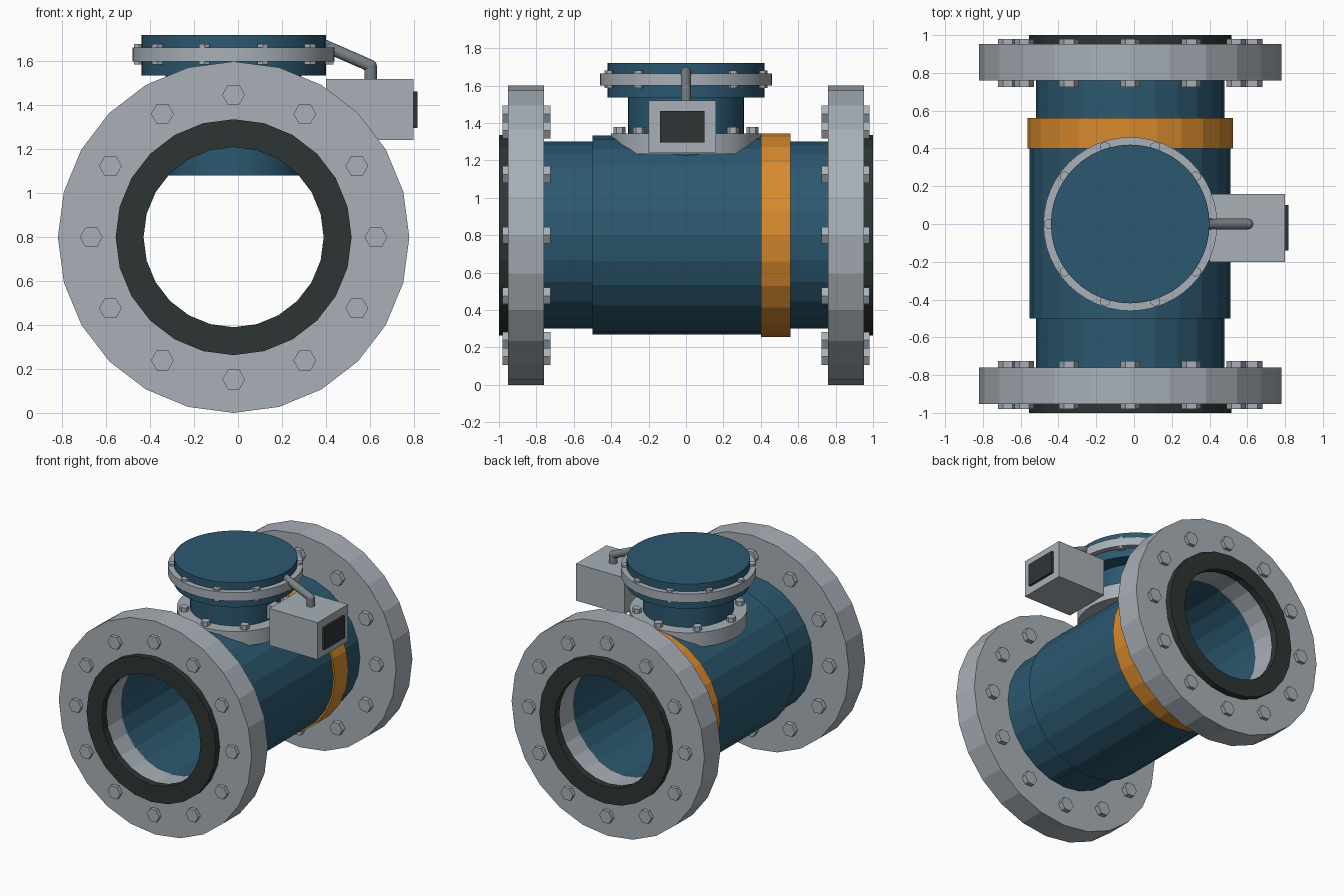
import bpy, bmesh, math
from mathutils import Matrix, Vector

if "Cube" in bpy.data.objects:
    bpy.data.objects.remove(bpy.data.objects["Cube"])

CX, CZ = -0.02, 0.80   # pipe axis


def material(name, rgb):
    m = bpy.data.materials.new(name)
    lin = [(c / 255 / 12.92 if c < 11 else ((c / 255 + 0.055) / 1.055) ** 2.4) for c in rgb]
    m.diffuse_color = (*lin, 1)
    m.use_nodes = True
    m.node_tree.nodes["Principled BSDF"].inputs["Base Color"].default_value = m.diffuse_color
    return m


GREY = material("light grey metal", (168, 176, 183))
BLUE = material("blue paint", (44, 88, 112))
ORANGE = material("orange band", (217, 139, 46))
DARK = material("dark rubber", (45, 53, 52))
STEEL = material("conduit grey", (122, 128, 134))


def finish(name, bm, mat, smooth=False):
    bmesh.ops.recalc_face_normals(bm, faces=bm.faces)
    me = bpy.data.meshes.new(name)
    bm.to_mesh(me)
    bm.free()
    me.materials.append(mat)
    ob = bpy.data.objects.new(name, me)
    bpy.context.collection.objects.link(ob)
    if smooth:
        bpy.context.view_layer.objects.active = ob
        ob.select_set(True)
        bpy.ops.object.shade_smooth_by_angle(angle=math.radians(35))
        ob.select_set(False)
    return ob


def ring(name, r_in, r_out, y0, y1, mat, n=24):
    """Hollow tube along y around the pipe axis."""
    bm = bmesh.new()
    profile = [(r_in, y0), (r_out, y0), (r_out, y1), (r_in, y1)]
    loops = []
    for i in range(n):
        a = 2 * math.pi * i / n
        loops.append([bm.verts.new((CX + r * math.cos(a), y, CZ + r * math.sin(a)))
                      for r, y in profile])
    for i in range(n):
        a, b = loops[i], loops[(i + 1) % n]
        for k in range(4):
            bm.faces.new((a[k], a[(k + 1) % 4], b[(k + 1) % 4], b[k]))
    return finish(name, bm, mat)


def add_cylinder(bm, r, p0, p1, n):
    p0, p1 = Vector(p0), Vector(p1)
    d = p1 - p0
    rot = d.to_track_quat('Z', 'Y').to_matrix().to_4x4()
    bmesh.ops.create_cone(bm, cap_ends=True, segments=n, radius1=r, radius2=r,
                          depth=d.length, matrix=Matrix.Translation((p0 + p1) / 2) @ rot)


def disc(name, r, z0, z1, mat, n=48):
    bm = bmesh.new()
    add_cylinder(bm, r, (CX, 0, z0), (CX, 0, z1), n)
    return finish(name, bm, mat, True)


def box(name, lo, hi, mat):
    lo, hi = Vector(lo), Vector(hi)
    bm = bmesh.new()
    bmesh.ops.create_cube(bm, size=1, matrix=Matrix.Translation((lo + hi) / 2)
                          @ Matrix.Diagonal((*(hi - lo), 1)))
    return finish(name, bm, mat)


def top_bolts(name, count, circle, r, z0, z1):
    bm = bmesh.new()
    for i in range(count):
        a = 2 * math.pi * i / count
        x, y = CX + circle * math.cos(a), circle * math.sin(a)
        add_cylinder(bm, r, (x, y, z0), (x, y, z1), 6)
    return finish(name, bm, GREY)


# main tube, thicker body and band
ring("pipe", 0.42, 0.50, -0.77, 0.77, BLUE)
ring("body_sleeve", 0.46, 0.532, -0.50, 0.50, BLUE)
ring("orange_band", 0.46, 0.545, 0.40, 0.56, ORANGE)

# end flanges with gaskets and through bolts
for side, label in ((-1, "front"), (1, "back")):
    ring(label + "_flange", 0.42, 0.80, side * 0.76, side * 0.953, GREY)
    ring(label + "_gasket", 0.41, 0.537, side * 0.945, side * 1.0, DARK)
    bm = bmesh.new()
    for i in range(12):
        a = math.pi * i / 6
        x, z = CX + 0.648 * math.cos(a), CZ + 0.648 * math.sin(a)
        # hexagon corners point along x
        bolt = bmesh.ops.create_cone(bm, cap_ends=True, segments=6, radius1=0.052,
                                     radius2=0.052, depth=0.255)["verts"]
        turn = Matrix.Rotation(math.pi / 2, 4, 'X')
        if max(abs(v.co.x) for v in bolt) < 0.05:
            turn = turn @ Matrix.Rotation(math.pi / 6, 4, 'Z')
        bmesh.ops.transform(bm, verts=bolt,
                            matrix=Matrix.Translation((x, side * 0.8525, z)) @ turn)
    finish(label + "_flange_bolts", bm, GREY)

# neck and sensor head on top
disc("neck", 0.31, 1.08, 1.56, BLUE)
disc("neck_flange", 0.40, 1.235, 1.345, GREY)
top_bolts("neck_bolts", 8, 0.355, 0.032, 1.30, 1.378)
disc("head_drum", 0.42, 1.535, 1.72, BLUE)
disc("head_ring", 0.46, 1.60, 1.664, GREY)
top_bolts("head_bolts", 10, 0.43, 0.028, 1.587, 1.68)

# display box on the right side
box("display_box", (0.40, -0.20, 1.243), (0.80, 0.16, 1.52), GREY)
box("display_screen", (0.79, -0.14, 1.297), (0.817, 0.10, 1.463), DARK)
box("box_bracket", (0.25, -0.06, 1.36), (0.41, 0.02, 1.46), GREY)

# cable conduit from head to box
bm = bmesh.new()
elbow = (0.604, 0, 1.58)
add_cylinder(bm, 0.028, (0.37, 0, 1.682), elbow, 16)
add_cylinder(bm, 0.028, elbow, (0.604, 0, 1.51), 16)
bmesh.ops.create_uvsphere(bm, u_segments=16, v_segments=8, radius=0.028,
                          matrix=Matrix.Translation(elbow))
finish("conduit", bm, STEEL, True)
